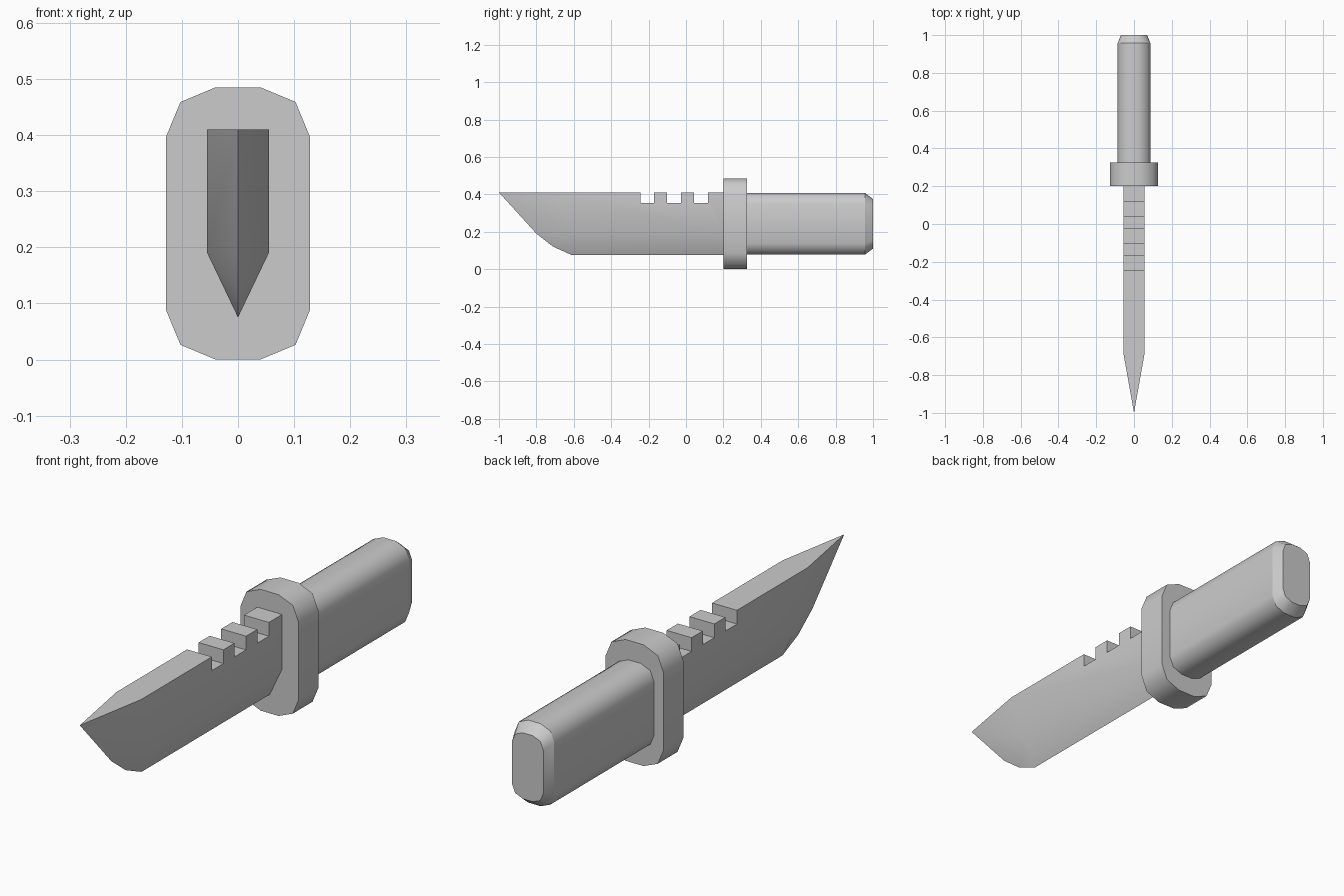
import bpy
import bmesh

cube = bpy.data.objects.get("Cube")
if cube:
    bpy.data.objects.remove(cube)

steel = bpy.data.materials.new("plain_grey")
steel.use_nodes = True
GREY = (0.6, 0.6, 0.6, 1)
steel.diffuse_color = GREY
steel.node_tree.nodes["Principled BSDF"].inputs["Base Color"].default_value = GREY

MID_Z = 0.2425


def make_object(name, bm):
    bmesh.ops.recalc_face_normals(bm, faces=bm.faces)
    mesh = bpy.data.meshes.new(name)
    bm.to_mesh(mesh)
    bm.free()
    mesh.materials.append(steel)
    obj = bpy.data.objects.new(name, mesh)
    bpy.context.collection.objects.link(obj)
    return obj


# Cut-corner outline shared by the guard and the handle
quarter = [(0.128, 0.155), (0.1025, 0.2165), (0.04, 0.2425)]
outline = quarter + [(-x, z) for x, z in reversed(quarter)]
outline += [(-x, -z) for x, z in outline]


def loft(name, stations):
    """Skin the outline through (y, scale) stations, with crisp rings."""
    bm = bmesh.new()
    rings = [[bm.verts.new((x * s, y, MID_Z + z * s)) for x, z in outline]
             for y, s in stations]
    n = len(outline)
    for a, b in zip(rings, rings[1:]):
        for i in range(n):
            j = (i + 1) % n
            bm.faces.new((a[i], a[j], b[j], b[i])).smooth = True
    for ring in (rings[0], rings[-1]):
        bm.faces.new(ring)
    for ring in rings:
        for i in range(n):
            bm.edges.get((ring[i - 1], ring[i])).smooth = False
    return make_object(name, bm)


loft("guard", [(0.2, 1), (0.325, 1)])
loft("handle", [(0.315, 0.68), (0.957, 0.68), (1.0, 0.545)])

# Blade: keel curve on the centre plane, one flank on each side
TOP, BEVEL, HALF, BACK = 0.41, 0.19, 0.055, 0.21
bm = bmesh.new()
keel = [bm.verts.new((0, y, z)) for y, z in
        [(-1, TOP), (-0.8, BEVEL), (-0.71, 0.12), (-0.61, 0.075), (BACK, 0.075)]]
flanks = []
for side in (-HALF, HALF):
    top_f, top_b, low_f, low_b = [
        bm.verts.new((side, y, z)) for y, z in
        [(-0.69, TOP), (BACK, TOP), (-0.61, BEVEL), (BACK, BEVEL)]]
    bm.faces.new((keel[0], top_f, low_f))
    for a, b in zip(keel[:3], keel[1:4]):
        bm.faces.new((a, low_f, b))
    bm.faces.new((keel[3], low_f, low_b, keel[4]))
    bm.faces.new((top_f, top_b, low_b, low_f))
    flanks.append((top_f, top_b, low_b))
(lf, lb, ll), (rf, rb, rl) = flanks
bm.faces.new((keel[0], rf, lf))
bm.faces.new((lf, rf, rb, lb))
bm.faces.new((lb, rb, rl, keel[4], ll))
blade = make_object("blade", bm)

# Square notches along the spine
bm = bmesh.new()
for y in (-0.207, -0.064, 0.08):
    box = bmesh.ops.create_cube(bm, size=1)["verts"]
    bmesh.ops.scale(bm, vec=(0.3, 0.073, 0.11), verts=box)
    bmesh.ops.translate(bm, vec=(0, y, TOP), verts=box)
cutter = make_object("notch_cutter", bm)
cut = blade.modifiers.new("notches", "BOOLEAN")
cut.object = cutter
cut.operation = "DIFFERENCE"
cut.solver = "EXACT"

# Apply the cut, then drop the helper
bpy.context.view_layer.objects.active = blade
for obj in bpy.context.selected_objects:
    obj.select_set(False)
blade.select_set(True)
bpy.ops.object.modifier_apply(modifier=cut.name)
bpy.data.objects.remove(cutter)
bpy.ops.object.shade_smooth_by_angle(angle=0.55)
